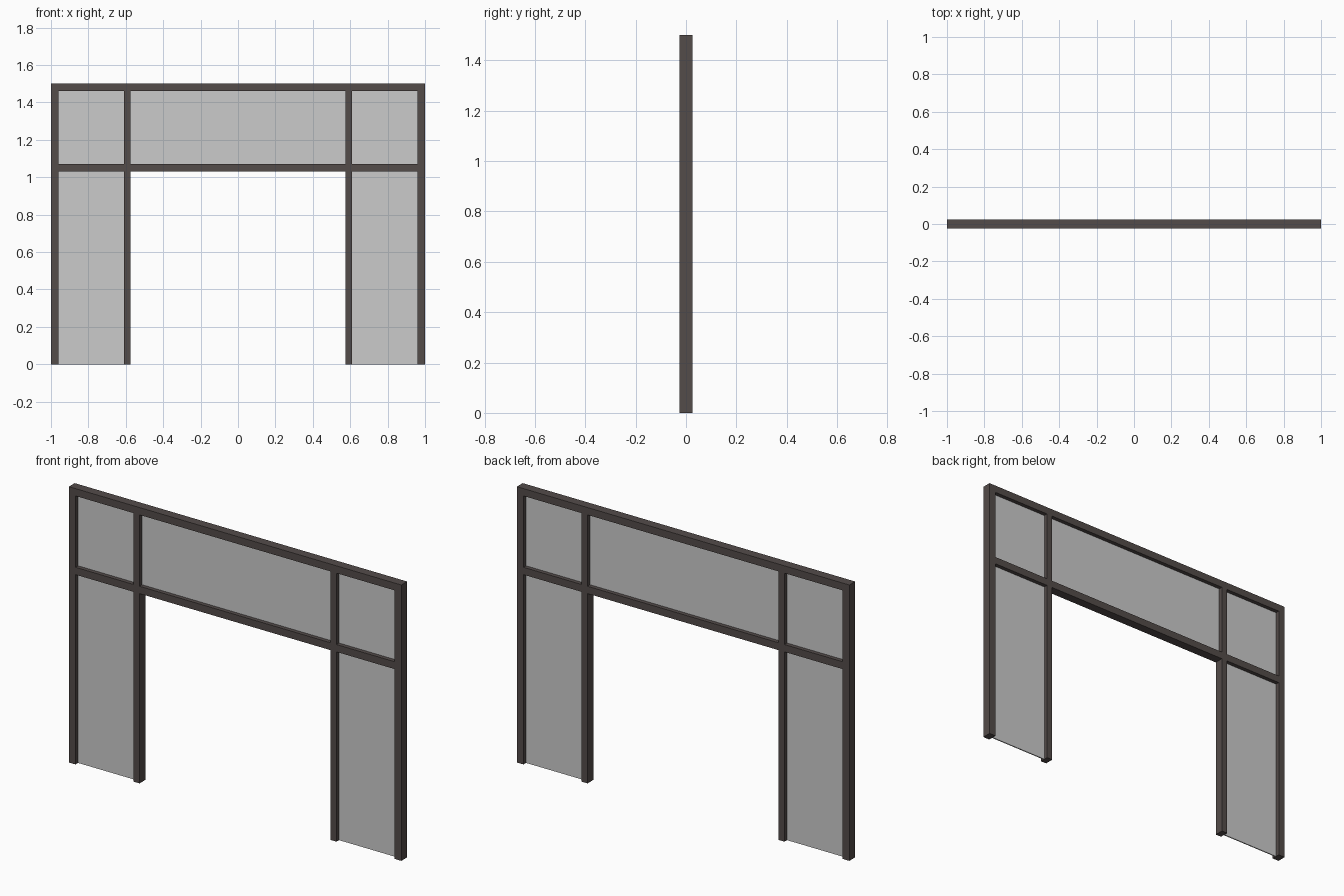
import bpy

if "Cube" in bpy.data.objects:
    bpy.data.objects.remove(bpy.data.objects["Cube"])


def material(name, colour):
    m = bpy.data.materials.new(name)
    m.diffuse_color = colour
    m.use_nodes = True
    m.node_tree.nodes["Principled BSDF"].inputs["Base Color"].default_value = m.diffuse_color
    return m


def box(name, x0, x1, z0, z1, depth, mat):
    """Axis-aligned box centred on y = 0."""
    bpy.ops.mesh.primitive_cube_add(size=1, location=((x0 + x1) / 2, 0, (z0 + z1) / 2))
    ob = bpy.context.object
    ob.name = name
    ob.scale = (x1 - x0, depth, z1 - z0)
    bpy.ops.object.transform_apply(location=False, rotation=False, scale=True)
    ob.data.materials.append(mat)
    return ob


frame = material("dark_frame", (0.088, 0.072, 0.068, 1))
glass = material("grey_glass", (0.55, 0.55, 0.55, 0.45))

D, G = 0.05, 0.006            # frame depth, glass thickness
TOP, HEAD = 1.5, 1.46         # top rail
T1, T0 = 1.072, 1.032         # transom
OUT, IN1, IN0 = 0.96, 0.61, 0.575

# Horizontal rails
box("top_rail", -1, 1, HEAD, TOP, D, frame)
box("transom_rail", -OUT, OUT, T0, T1, D, frame)

# Posts and side glass, repeated on both sides
for side, s in (("left", -1), ("right", 1)):
    def span(a, b):
        return sorted((s * a, s * b))
    box(f"{side}_outer_post", *span(OUT, 1), 0, HEAD, D, frame)
    box(f"{side}_lower_post", *span(IN0, IN1), 0, T0, D, frame)
    box(f"{side}_upper_post", *span(IN0, IN1), T1, HEAD, D, frame)
    box(f"{side}_side_glass", *span(IN1, OUT), 0, T0, G, glass)
    box(f"{side}_corner_glass", *span(IN1, OUT), T1, HEAD, G, glass)

# Glass above the doorway
box("centre_glass", -IN0, IN0, T1, HEAD, G, glass)
